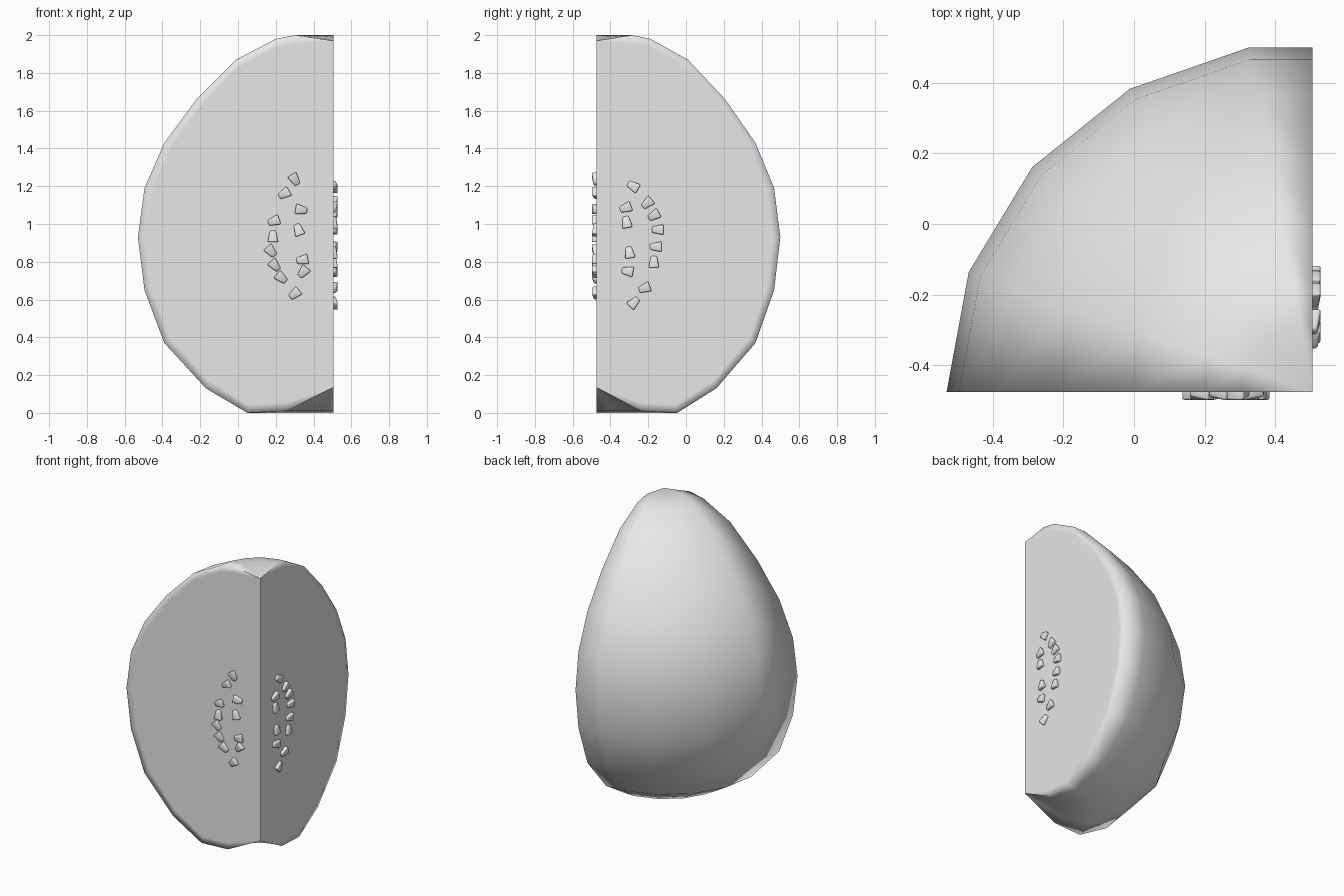
import bpy, bmesh, math
from mathutils import Vector, Matrix

cube = bpy.data.objects.get("Cube")
if cube:
    bpy.data.objects.remove(cube, do_unlink=True)

mat = bpy.data.materials.new("light grey")
mat.use_nodes = True
GREY = (0.8, 0.8, 0.8, 1)
mat.diffuse_color = GREY
mat.node_tree.nodes["Principled BSDF"].inputs["Base Color"].default_value = GREY

CORNER = Vector((0.505, -0.475, 0))   # vertical line where the two cuts meet
SQUASH = 0.956
RIM = 0.045

# (radius, height) of the fruit, bottom to top
PROFILE = [(0.25, 0.01), (0.455, 0), (0.675, 0.13), (0.895, 0.37), (1, 0.65),
           (1.035, 0.93), (1, 1.19), (0.895, 1.43), (0.725, 1.66),
           (0.515, 1.87), (0.305, 1.98), (0.2, 2)]
# The last slice is cut midway through a facet
ANGLES = [0, 20, 40, 60, 80, 90]


def finish(bm, name):
    bmesh.ops.recalc_face_normals(bm, faces=bm.faces[:])
    mesh = bpy.data.meshes.new(name)
    bm.to_mesh(mesh)
    bm.free()
    mesh.materials.append(mat)
    obj = bpy.data.objects.new(name, mesh)
    bpy.context.collection.objects.link(obj)
    return obj


def point(r, z, angle):
    a = math.radians(angle)
    k = math.cos(math.radians(10)) if angle == 90 else 1
    return CORNER + Vector((-r * k * math.cos(a), r * k * SQUASH * math.sin(a), z))


# Melon quarter: skin, dimpled ends and two cut faces
bm = bmesh.new()
bottom = bm.verts.new(CORNER + Vector((0, 0, 0.135)))
top = bm.verts.new(CORNER + Vector((0, 0, 1.97)))
slices = [[bm.verts.new(point(r, z, a)) for r, z in PROFILE] for a in ANGLES]
for s, t in zip(slices, slices[1:]):
    for i in range(len(PROFILE) - 1):
        bm.faces.new((s[i], t[i], t[i + 1], s[i + 1]))
    bm.faces.new((bottom, t[0], s[0]))
    bm.faces.new((top, s[-1], t[-1]))

# Each cut face has a narrow rim that blends into the skin
for angle, outer in ((0, slices[0]), (90, slices[-1])):
    inner = []
    for r, z in PROFILE:
        d = Vector((r - 0.3, z - 0.95)).normalized() * RIM
        inner.append(bm.verts.new(point(r - d.x, z - d.y, angle)))
    for i in range(len(inner) - 1):
        bm.faces.new((outer[i], outer[i + 1], inner[i + 1], inner[i]))
    bm.faces.new((bottom, outer[0], inner[0]))
    bm.faces.new((top, inner[-1], outer[-1]))
    bm.faces.new([bottom] + inner + [top])

for f in bm.faces:
    f.smooth = True
for v in (bottom, top):
    for e in v.link_edges:
        e.smooth = False
finish(bm, "melon_quarter")


# Seeds: small tapered blocks, (across, height, turn of the narrow end)
FRONT_SEEDS = [(0.3, 1.235, -60), (0.245, 1.16, -150), (0.335, 1.075, -10),
               (0.19, 1.015, -160), (0.185, 0.935, 90), (0.32, 0.97, 110),
               (0.175, 0.855, -50), (0.195, 0.78, -50), (0.23, 0.715, -40),
               (0.34, 0.81, -170), (0.345, 0.745, -130), (0.3, 0.63, -140)]
LEFT_SEEDS = [(-0.28, 1.2, 150), (-0.205, 1.11, -140), (-0.32, 1.085, -160),
              (-0.17, 1.045, -150), (-0.315, 1.01, 100), (-0.15, 0.97, 180),
              (-0.16, 0.88, 180), (-0.3, 0.85, 100), (-0.17, 0.8, 90),
              (-0.31, 0.75, 170), (-0.22, 0.66, -160), (-0.275, 0.585, 45)]


def seed(name, basis, turn):
    bm = bmesh.new()
    bmesh.ops.create_cube(bm, size=1)
    for v in bm.verts:
        taper = 0.55 if v.co.x > 0 else 1
        v.co = Vector((v.co.x * 0.062, v.co.y * 0.056 * taper, v.co.z * 0.048 * taper))
    bmesh.ops.bevel(bm, geom=bm.edges[:], offset=0.007, segments=2,
                    profile=0.5, affect='EDGES')
    bm.transform(basis @ Matrix.Rotation(math.radians(turn), 4, 'Z'))
    for f in bm.faces:
        f.smooth = True
    finish(bm, name)


# Local z points out of each cut face, local y points up
face_front = Matrix.Rotation(math.pi / 2, 4, 'X')
face_left = Matrix.Rotation(math.pi / 2, 4, 'Z') @ face_front
for n, (x, z, turn) in enumerate(FRONT_SEEDS):
    seed(f"front_seed_{n + 1}", Matrix.Translation((x, CORNER.y, z)) @ face_front, turn)
for n, (y, z, turn) in enumerate(LEFT_SEEDS):
    seed(f"left_seed_{n + 1}", Matrix.Translation((CORNER.x, y, z)) @ face_left, turn)
